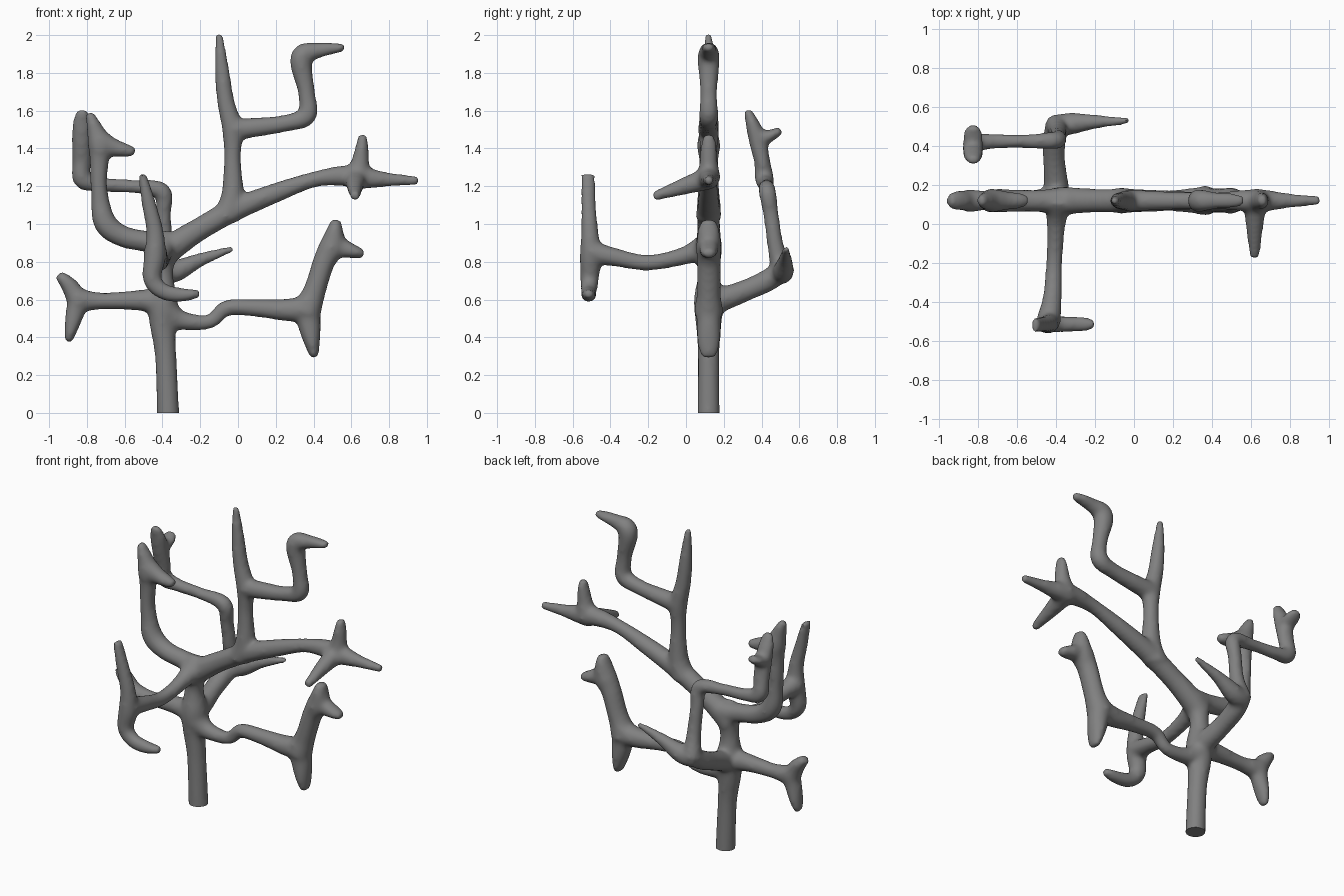
import bpy, bmesh, math
from mathutils import Vector

Y = 0.12   # main plane of the branches
bm = bmesh.new()
SIDES = 16


def spline(p0, p1, p2, p3, t):
    return 0.5 * (2 * p1 + (p2 - p0) * t + (2 * p0 - 5 * p1 + 4 * p2 - p3) * t * t
                  + (3 * p1 - p0 - 3 * p2 + p3) * t ** 3)


def limb(*pts, wide=0, axis=None):
    """Tapered tube through (x, y, z, radius) points; wide keeps a blunt blade along axis."""
    p = [Vector(q) for q in pts]
    p = [2 * p[0] - p[1]] + p + [2 * p[-1] - p[-2]]
    path = [spline(*p[i:i + 4], k / 8) for i in range(len(p) - 3) for k in range(8)] + [p[-2]]
    centres = [q.to_3d() for q in path]
    rings, side, last = [], axis and Vector(axis), len(path) - 1
    for i, c in enumerate(centres):
        d = (centres[min(i + 1, last)] - centres[max(i - 1, 0)]).normalized()
        side = d.orthogonal() if side is None else side - d * side.dot(d)
        side.normalize()
        up = d.cross(side)
        r = max(path[i][3], 0.012)
        end = max(0, 1 - (last - i) / 8)
        w = max(r, wide * math.sqrt(1 - 0.75 * end ** 3))
        rings.append([bm.verts.new(c + w * math.cos(a) * side + r * math.sin(a) * up)
                      for a in (2 * math.pi * k / SIDES for k in range(SIDES))])
    for a, b in zip(rings, rings[1:]):
        for k in range(SIDES):
            n = (k + 1) % SIDES
            bm.faces.new((a[k], a[n], b[n], b[k]))
    bm.faces.new(rings[0][::-1])
    bm.faces.new(rings[-1])


def flat(*pts, wide=0):
    """Limb lying in the main plane, from (x, z, radius) points."""
    limb(*[(x, Y, z, r) for x, z, r in pts], wide=wide, axis=(0, 1, 0))


# trunk
flat((-.37, -.1, .06), (-.37, 0, .06), (-.383, .3, .058), (-.40, .48, .07), (-.40, .6, .08),
     (-.40, .74, .057), (-.385, .86, .07), (-.36, .93, .06))
# lower left branch with forked end
flat((-.38, .57, .08), (-.5, .595, .058), (-.7, .592, .045), (-.8, .595, .055), (-.86, .61, .06))
flat((-.84, .58, .06), (-.89, .67, .047), (-.952, .735, .026), wide=.052)
flat((-.84, .62, .06), (-.87, .5, .047), (-.90, .375, .022), wide=.052)
# lower right branch
flat((-.39, .54, .08), (-.3, .49, .052), (-.15, .483, .039), (-.06, .555, .043),
     (.1, .555, .048), (.25, .545, .06), (.38, .55, .075))
flat((.36, .6, .07), (.38, .45, .06), (.405, .29, .022), wide=.064)
flat((.36, .53, .08), (.41, .66, .06), (.455, .8, .06), (.5, .89, .068), (.52, 1.025, .026), wide=.064)
flat((.49, .9, .06), (.56, .87, .05), (.668, .84, .024), wide=.052)
# upper left branch
flat((-.34, .88, .075), (-.47, .905, .058), (-.61, .935, .058), (-.705, 1.01, .062),
     (-.735, 1.18, .045), (-.735, 1.34, .052), (-.735, 1.43, .062), (-.788, 1.59, .022), wide=.05)
flat((-.73, 1.44, .06), (-.66, 1.405, .05), (-.545, 1.38, .027), wide=.046)
# upper right branch
flat((-.41, .82, .07), (-.33, .89, .07), (-.2, .975, .062), (-.02, 1.075, .062), (.2, 1.165, .053),
     (.4, 1.235, .043), (.55, 1.255, .055), (.65, 1.245, .06), (.8, 1.235, .038), (.96, 1.23, .024))
flat((.63, 1.24, .065), (.65, 1.35, .045), (.662, 1.475, .024), wide=.046)
limb((.63, .14, 1.25, .065), (.62, .02, 1.21, .05), (.62, -.175, 1.145, .026))
# central spire
flat((-.07, 1.03, .07), (-.03, 1.15, .06), (-.03, 1.35, .046), (-.03, 1.5, .055),
     (-.065, 1.65, .047), (-.085, 1.82, .039), (-.1, 2.01, .02))
flat((-.03, 1.5, .058), (.08, 1.51, .053), (.25, 1.533, .046), (.365, 1.575, .052),
     (.362, 1.7, .046), (.335, 1.88, .06), (.43, 1.92, .042), (.567, 1.935, .022), wide=.042)
# front branch: blade up, hook below
limb((-.39, .14, .9, .08), (-.40, 0, .835, .05), (-.41, -.2, .795, .043),
     (-.42, -.38, .825, .05), (-.44, -.5, .85, .065))
limb((-.508, -.52, 1.265, .022), (-.475, -.517, 1.12, .038), (-.44, -.51, .96, .047),
     (-.44, -.505, .83, .058), (-.455, -.51, .71, .05), (-.4, -.515, .645, .044),
     (-.31, -.515, .625, .04), (-.2, -.515, .63, .022), wide=.04, axis=(0, 1, 0))
# back branch: crook, side spike, forked arm
limb((-.40, .1, .58, .075), (-.40, .2, .605, .065), (-.41, .32, .65, .058),
     (-.41, .43, .7, .06), (-.40, .5, .745, .058))
limb((-.43, .5, .73, .05), (-.33, .515, .75, .058), (-.2, .525, .81, .038), (-.025, .53, .87, .018))
limb((-.40, .51, .74, .06), (-.39, .475, .88, .045), (-.395, .45, 1.05, .042),
     (-.405, .43, 1.175, .047), (-.57, .425, 1.2, .036), (-.73, .425, 1.21, .04),
     (-.825, .415, 1.24, .052), (-.828, .4, 1.36, .042), (-.828, .375, 1.47, .048))
limb((-.828, .41, 1.3, .04), (-.828, .375, 1.46, .048), (-.825, .325, 1.605, .022),
     wide=.053, axis=(1, 0, 0))
limb((-.828, .37, 1.45, .05), (-.828, .43, 1.46, .036), (-.828, .505, 1.498, .022),
     wide=.053, axis=(1, 0, 0))

bmesh.ops.recalc_face_normals(bm, faces=bm.faces)
mesh = bpy.data.meshes.new("branching_coral")
bm.to_mesh(mesh)
bm.free()
coral = bpy.data.objects.new("branching_coral", mesh)
bpy.context.collection.objects.link(coral)
bpy.context.view_layer.objects.active = coral
coral.select_set(True)

# fuse all limbs and soften the joints
fuse = coral.modifiers.new("fuse", 'REMESH')
fuse.mode = 'VOXEL'
fuse.voxel_size = 0.013
soft = coral.modifiers.new("soften", 'SMOOTH')
soft.factor = 0.5
soft.iterations = 14
for m in ("fuse", "soften"):
    bpy.ops.object.modifier_apply(modifier=m)

# cut the foot flat on the ground
bm = bmesh.new()
bm.from_mesh(coral.data)
bmesh.ops.bisect_plane(bm, geom=bm.verts[:] + bm.edges[:] + bm.faces[:],
                       plane_co=(0, 0, 0), plane_no=(0, 0, 1), clear_inner=True)
bmesh.ops.holes_fill(bm, edges=[e for e in bm.edges if e.is_boundary], sides=0)
bm.to_mesh(coral.data)
bm.free()
bpy.ops.object.shade_smooth_by_angle(angle=math.radians(50))

# dark grey colour
grey = bpy.data.materials.new("dark_grey")
grey.diffuse_color = (0.22, 0.22, 0.22, 1)
coral.data.materials.clear()
coral.data.materials.append(grey)
